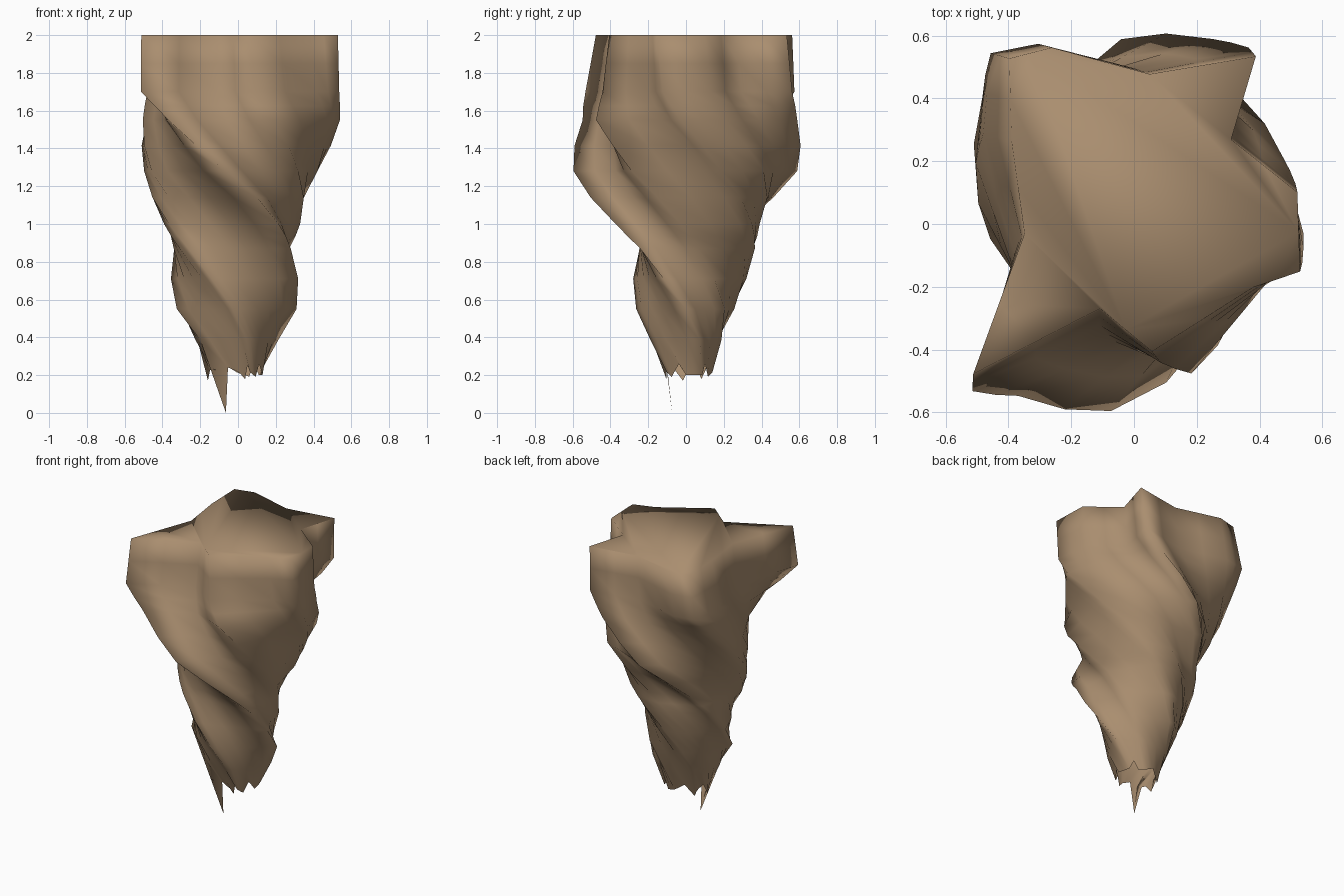
import bpy, bmesh, math

if "Cube" in bpy.data.objects:
    bpy.data.objects.remove(bpy.data.objects["Cube"])

# Lobed outline: angle of each peak and valley at the flat top (degrees)
ANGLES = [223, 248, 278, 332, 344, 371, 401, 414, 444, 475, 487, 506, 545]
# Each section: height, twist, radius of each peak and valley
SECTIONS = [
    (2.00, 0,   [.70, .29, .41, .43, .55, .53, .41, .66, .48, .62, .66, .47, .35]),
    (1.70, 3,   [.74, .34, .45, .46, .55, .53, .42, .67, .49, .65, .71, .56, .37]),
    (1.55, 13,  [.66, .38, .51, .49, .54, .52, .48, .64, .50, .60, .63, .54, .41]),
    (1.28, 40,  [.60, .39, .43, .43, .46, .53, .52, .59, .48, .51, .51, .46, .41]),
    (1.00, 77,  [.43, .30, .33, .38, .40, .39, .37, .41, .38, .40, .40, .34, .28]),
    (0.87, 96,  [.37, .26, .28, .34, .37, .37, .36, .39, .34, .36, .36, .28, .24]),
    (0.55, 137, [.31, .23, .25, .27, .28, .28, .30, .33, .27, .25, .265, .24, .21]),
    (0.22, 175, [.14, .13, .14, .15, .15, .16, .17, .13, .11, .11, .12, .12, .13]),
]
N = len(ANGLES)
STEPS = 2          # rings between sections
SPIKE = 14         # bottom point drawn out into the long tip


def ring_points(z, twist, radii):
    peaks = [(r * math.cos(math.radians(a + twist)), r * math.sin(math.radians(a + twist)))
             for a, r in zip(ANGLES, radii)]
    pts = []
    for (x0, y0), (x1, y1) in zip(peaks, peaks[1:] + peaks[:1]):
        pts += [(x0, y0, z), ((x0 + x1) / 2, (y0 + y1) / 2, z)]
    return pts


# Rings from the top down, blended between sections
rings = []
for (z0, t0, r0), (z1, t1, r1) in zip(SECTIONS, SECTIONS[1:]):
    for s in range(STEPS):
        f = s / STEPS
        rings.append(ring_points(z0 + (z1 - z0) * f, t0 + (t1 - t0) * f,
                                 [a + (b - a) * f for a, b in zip(r0, r1)]))

# Torn, jagged bottom edge with one long splinter
bottom = ring_points(*SECTIONS[-1])
for i, (x, y, z) in enumerate(bottom):
    dz = 0.03 * math.sin(i * 1.7) + (0.01 if i % 2 else -0.02)
    bottom[i] = (x * 0.75, y * 0.75, 0.0) if i == SPIKE else (x, y, z + dz)
rings.append(bottom)

bm = bmesh.new()
loops = [[bm.verts.new(p) for p in ring] for ring in rings]
for up, low in zip(loops, loops[1:]):
    for i in range(len(up)):
        j = (i + 1) % len(up)
        bm.faces.new((up[i], low[i], low[j], up[j]))
bm.faces.new(loops[0])      # flat top
bmesh.ops.recalc_face_normals(bm, faces=bm.faces)
for f in bm.faces:
    f.smooth = True
mesh = bpy.data.meshes.new("twisted_root")
bm.to_mesh(mesh)
bm.free()

root = bpy.data.objects.new("twisted_root", mesh)
bpy.context.collection.objects.link(root)

bark = bpy.data.materials.new("bark")
bark.diffuse_color = (0.40, 0.27, 0.16, 1)
bark.use_nodes = True
bark.node_tree.nodes["Principled BSDF"].inputs["Base Color"].default_value = bark.diffuse_color
mesh.materials.append(bark)
